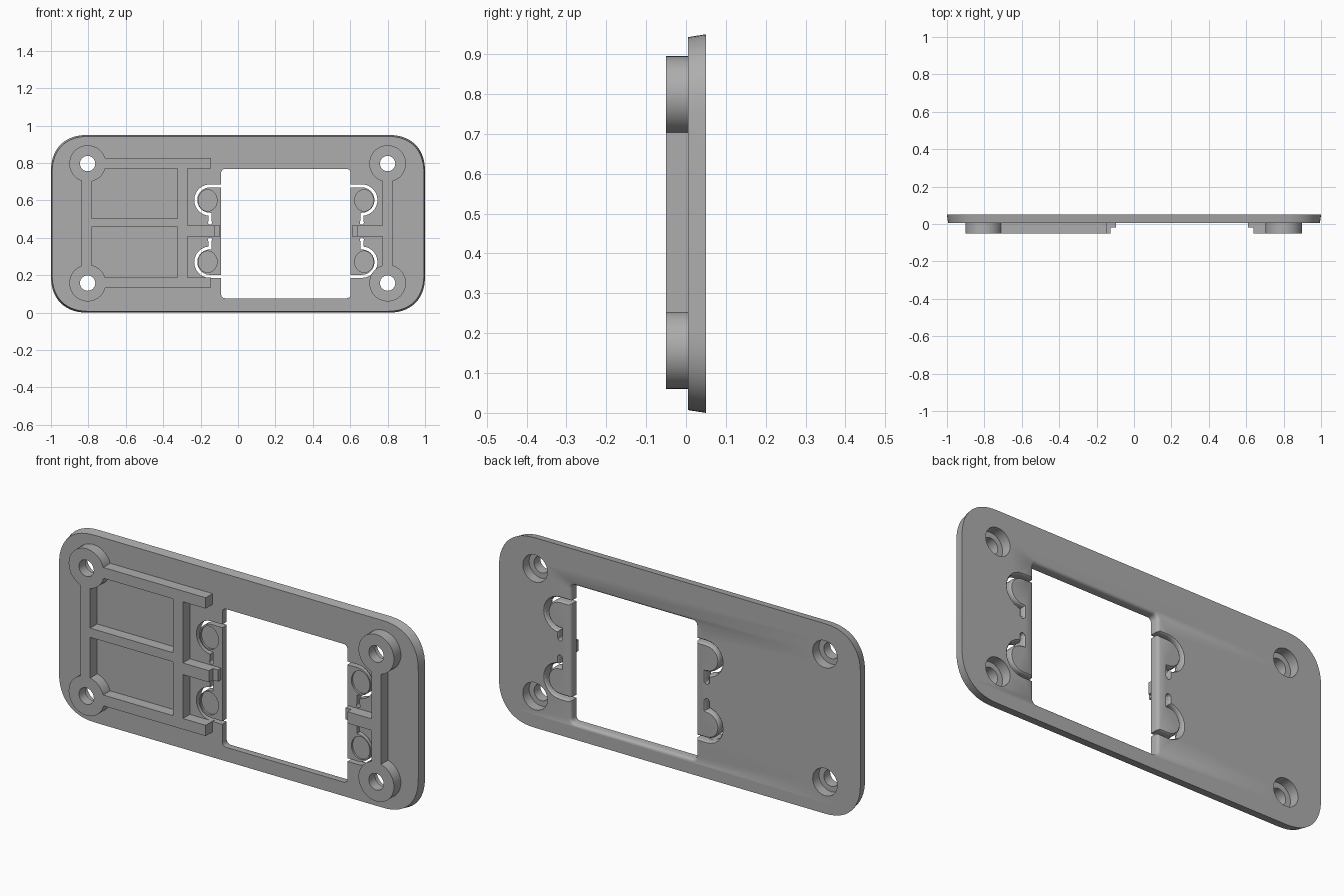
import bpy, bmesh, math
from mathutils import Vector

if "Cube" in bpy.data.objects:
    bpy.data.objects.remove(bpy.data.objects["Cube"])

grey = bpy.data.materials.new("plastic grey")
grey.diffuse_color = (0.42, 0.42, 0.42, 1)
grey.use_nodes = True
grey.node_tree.nodes["Principled BSDF"].inputs["Base Color"].default_value = grey.diffuse_color

BACK, FACE, RIB = 0.05, 0.005, -0.05      # y of back, plate front, rib tops
MIRROR_X, MID_Z = 0.512, 0.436            # x mirror sum and height of the clips


def loft(name, loops):
    """Solid through a list of (y, [(x, z), ...]) outlines."""
    bm = bmesh.new()
    rings = [[bm.verts.new((x, y, z)) for x, z in pts] for y, pts in loops]
    n = len(rings[0])
    for a, b in zip(rings, rings[1:]):
        for i in range(n):
            j = (i + 1) % n
            bm.faces.new((a[i], a[j], b[j], b[i]))
    bm.faces.new(rings[0])
    bm.faces.new(rings[-1])
    bmesh.ops.recalc_face_normals(bm, faces=bm.faces)
    mesh = bpy.data.meshes.new(name)
    bm.to_mesh(mesh)
    bm.free()
    mesh.materials.append(grey)
    ob = bpy.data.objects.new(name, mesh)
    bpy.context.collection.objects.link(ob)
    return ob


def rounded(x0, x1, z0, z1, r, seg=6, power=1.0):
    """Rounded rectangle outline; power below 1 squares the corners."""
    pts = []
    for k, (cx, cz) in enumerate([(x1 - r, z1 - r), (x0 + r, z1 - r),
                                  (x0 + r, z0 + r), (x1 - r, z0 + r)]):
        for i in range(seg + 1):
            a = (k + i / seg) * math.pi / 2
            c, s = math.cos(a), math.sin(a)
            pts.append((cx + r * math.copysign(abs(c) ** power, c),
                        cz + r * math.copysign(abs(s) ** power, s)))
    return pts


def ellipse(cx, cz, rx, rz, seg=40):
    return [(cx + rx * math.cos(i * math.tau / seg),
             cz + rz * math.sin(i * math.tau / seg)) for i in range(seg)]


def box(x0, x1, z0, z1, y0, y1):
    pts = [(x0, z0), (x1, z0), (x1, z1), (x0, z1)]
    return loft("tool", [(y0, pts), (y1, pts)])


def disc(cx, cz, rx, rz, y0, y1):
    pts = ellipse(cx, cz, rx, rz)
    return loft("tool", [(y0, pts), (y1, pts)])


def combine(ob, tool, operation):
    mod = ob.modifiers.new("join", 'BOOLEAN')
    mod.operation, mod.solver, mod.object = operation, 'EXACT', tool
    bpy.context.view_layer.objects.active = ob
    bpy.ops.object.modifier_apply(modifier=mod.name)
    bpy.data.objects.remove(tool)


def ribbon(path, h):
    """Outline of a path widened by h on both sides."""
    p = [Vector(q) for q in path]
    left, right = [], []
    for i, q in enumerate(p):
        d0 = (q - p[max(i - 1, 0)]).normalized() if i else (p[1] - q).normalized()
        d1 = (p[i + 1] - q).normalized() if i < len(p) - 1 else d0
        n0, n1 = Vector((-d0.y, d0.x)), Vector((-d1.y, d1.x))
        m = (n0 + n1).normalized()
        m *= h / m.dot(n0)
        left.append(tuple(q + m))
        right.append(tuple(q - m))
    return left + right[::-1]


# Tapered plate with squarish round corners
plate = loft("faceplate", [
    (FACE, rounded(-0.994, 0.994, 0.007, 0.943, 0.2, 14, 0.86)),
    (BACK, rounded(-1, 1, 0, 0.95, 0.2, 14, 0.86))])

# Window with a softened back edge
edge = [(-0.1, 0), (0.036, 0), (0.042, 0.002), (0.047, 0.006), (0.0505, 0.014), (0.07, 0.014)]
combine(plate, loft("tool", [
    (y, rounded(-0.09 - e, 0.602 + e, 0.077 - e, 0.768 + e, 0.02 + e)) for y, e in edge]),
    'DIFFERENCE')

# Hook-shaped slots that free the four clip tabs
hook = [(-0.07, 0.678)] + [
    (-0.15 + 0.076 * math.cos(math.radians(a)), 0.602 + 0.076 * math.sin(math.radians(a)))
    for a in range(90, 271, 15)] + [(-0.15, 0.48)]
for flip_x in (False, True):
    for flip_z in (False, True):
        def place(x, z):
            return (MIRROR_X - x if flip_x else x, 2 * MID_Z - z if flip_z else z)
        path = [place(*q) for q in hook]
        combine(plate, loft("tool", [(y, ribbon(path, 0.008 + e * 0.5)) for y, e in edge]),
                'DIFFERENCE')
        # Round slot end and shallow oval pocket on the tab
        combine(plate, disc(*place(-0.15, 0.482), 0.011, 0.011, -0.02, 0.08), 'DIFFERENCE')
        combine(plate, disc(*place(-0.162, 0.6), 0.05, 0.057, -0.02, 0.015), 'DIFFERENCE')

# Ribs on the front: x0, x1, z0, z1, front y
ribs = [
    (-0.837, -0.783, 0.16, 0.80, RIB),
    (-0.80, -0.144, 0.772, 0.826, RIB),
    (-0.80, -0.144, 0.134, 0.188, RIB),
    (-0.80, -0.30, 0.457, 0.503, RIB),
    (-0.324, -0.27, 0.16, 0.80, RIB),
    (-0.30, -0.125, 0.408, 0.466, RIB),
    (-0.13, -0.097, 0.408, 0.466, -0.02),
    (0.773, 0.827, 0.16, 0.80, RIB),
    (0.64, 0.80, 0.408, 0.466, RIB),
    (0.61, 0.645, 0.408, 0.466, -0.02),
]
for x0, x1, z0, z1, y in ribs:
    combine(plate, box(x0, x1, z0, z1, y, 0.02), 'UNION')

# Screw bosses, with through holes and counterbores from the back
screws = [(x, z) for x in (-0.804, 0.8) for z in (0.158, 0.797)]
for x, z in screws:
    combine(plate, disc(x, z, 0.098, 0.098, RIB, 0.02), 'UNION')
for x, z in screws:
    combine(plate, disc(x, z, 0.041, 0.041, -0.1, 0.1), 'DIFFERENCE')
    combine(plate, disc(x, z, 0.068, 0.068, 0.0, 0.1), 'DIFFERENCE')

# Smooth curves, crisp edges
bpy.ops.object.select_all(action='DESELECT')
plate.select_set(True)
bpy.context.view_layer.objects.active = plate
bpy.ops.object.shade_smooth_by_angle(angle=math.radians(30))
